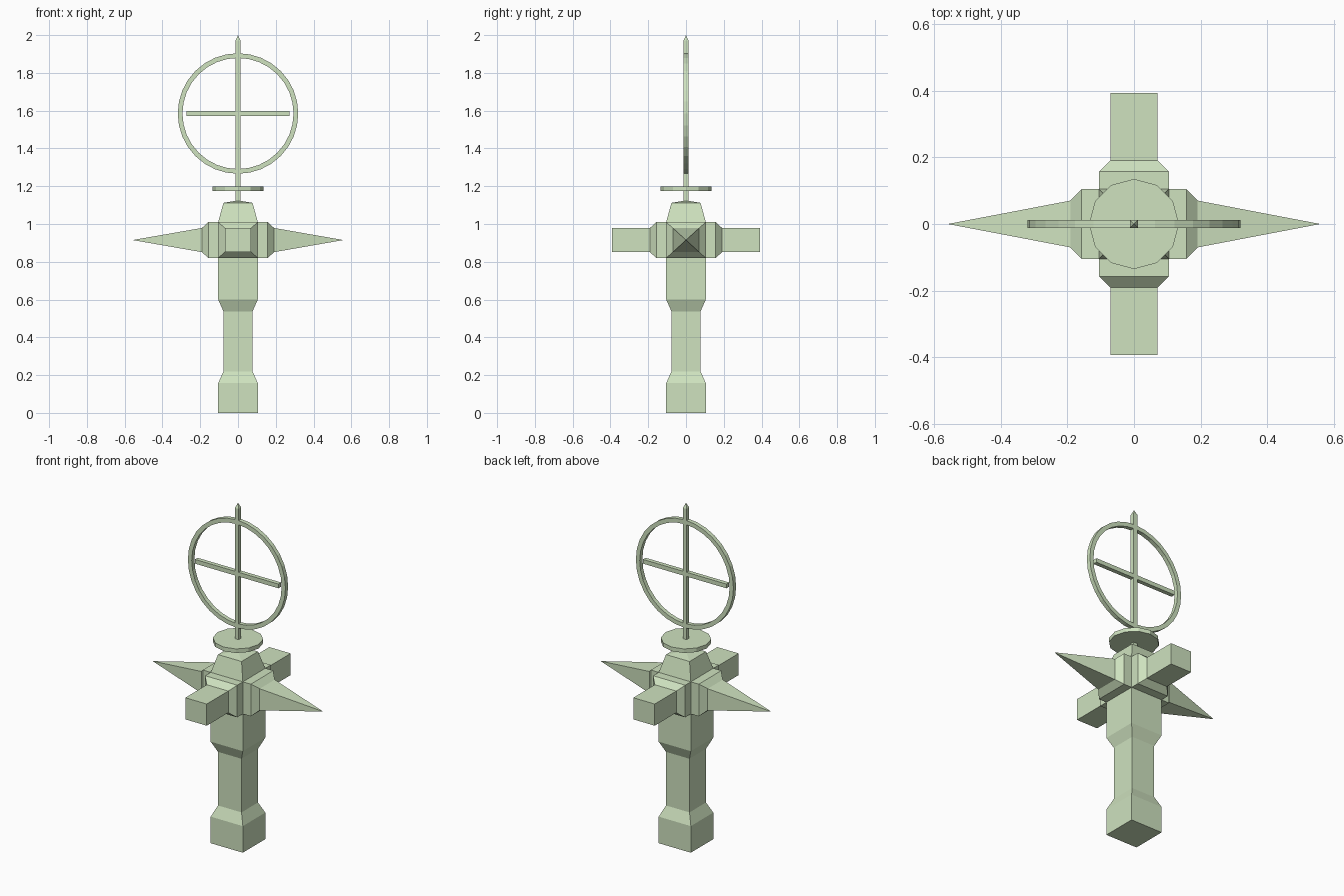
import bpy, bmesh
from math import pi, cos, sin
from mathutils import Matrix

if "Cube" in bpy.data.objects:
    bpy.data.objects.remove(bpy.data.objects["Cube"])

green = bpy.data.materials.new("green")
green.diffuse_color = (0.62, 0.76, 0.52, 1)
green.use_nodes = True
green.node_tree.nodes["Principled BSDF"].inputs["Base Color"].default_value = green.diffuse_color


def add_object(name, bm, matrix=None):
    bmesh.ops.remove_doubles(bm, verts=bm.verts, dist=1e-5)
    if matrix:
        bm.transform(matrix)
    bmesh.ops.recalc_face_normals(bm, faces=bm.faces)
    mesh = bpy.data.meshes.new(name)
    bm.to_mesh(mesh)
    bm.free()
    mesh.materials.append(green)
    obj = bpy.data.objects.new(name, mesh)
    bpy.context.collection.objects.link(obj)
    return obj


def loft(name, sections, matrix=None):
    """Rectangular sections (height, half x, half y) stacked along z; zero size makes a point."""
    bm = bmesh.new()
    rings = []
    for z, a, b in sections:
        if a == 0:
            rings.append([bm.verts.new((0, 0, z))])
        else:
            rings.append([bm.verts.new((sx * a, sy * b, z))
                          for sx, sy in ((-1, -1), (1, -1), (1, 1), (-1, 1))])
    for lo, hi in zip(rings, rings[1:]):
        for i in range(4):
            j = (i + 1) % 4
            if len(hi) == 1:
                bm.faces.new((lo[i], lo[j], hi[0]))
            else:
                bm.faces.new((lo[i], lo[j], hi[j], hi[i]))
    bm.faces.new(rings[0][::-1])
    if len(rings[-1]) == 4:
        bm.faces.new(rings[-1])
    return add_object(name, bm, matrix)


# square post with narrowed shaft and tapered cap
post = [(0, .105), (.157, .105), (.22, .077), (.537, .077), (.6, .105),
        (1.01, .105), (1.112, .077), (1.125, 0)]
loft("post", [(z, h, h) for z, h in post])

# four arms: chamfered collars, spikes to the sides, blocks front and back
collar = [(.105, .095, .105), (.157, .095, .105), (.191, .064, .07)]
names = ("right_spike", "back_block", "left_spike", "front_block")
for k, name in enumerate(names):
    end = (.558, 0, 0) if k % 2 == 0 else (.392, .064, .07)
    m = (Matrix.Translation((0, 0, .915)) @ Matrix.Rotation(k * pi / 2, 4, 'Z')
         @ Matrix.Rotation(pi / 2, 4, 'Y'))
    loft(name, collar + [end], m)

# twelve-sided disc
bm = bmesh.new()
bmesh.ops.create_cone(bm, cap_ends=True, segments=12, radius1=.135, radius2=.135, depth=.024)
add_object("disc", bm, Matrix.Translation((0, 0, 1.187)))

# pointed rod and crossbar
R = .0125
loft("rod", [(1.1, R, R), (1.972, R, R), (2.0, 0, 0)])
loft("crossbar", [(-.273, R, R), (.273, R, R)],
     Matrix.Translation((0, 0, 1.585)) @ Matrix.Rotation(pi / 2, 4, 'Y'))

# upright ring with square section
bm = bmesh.new()
N = 32
loops = []
for i in range(N):
    t = 2 * pi * i / N
    loops.append([bm.verts.new((r * cos(t), y, r * sin(t)))
                  for r, y in ((.294, -R), (.319, -R), (.319, R), (.294, R))])
for i in range(N):
    p, q = loops[i], loops[(i + 1) % N]
    for j in range(4):
        k = (j + 1) % 4
        bm.faces.new((p[j], p[k], q[k], q[j]))
add_object("ring", bm, Matrix.Translation((0, 0, 1.585)))
